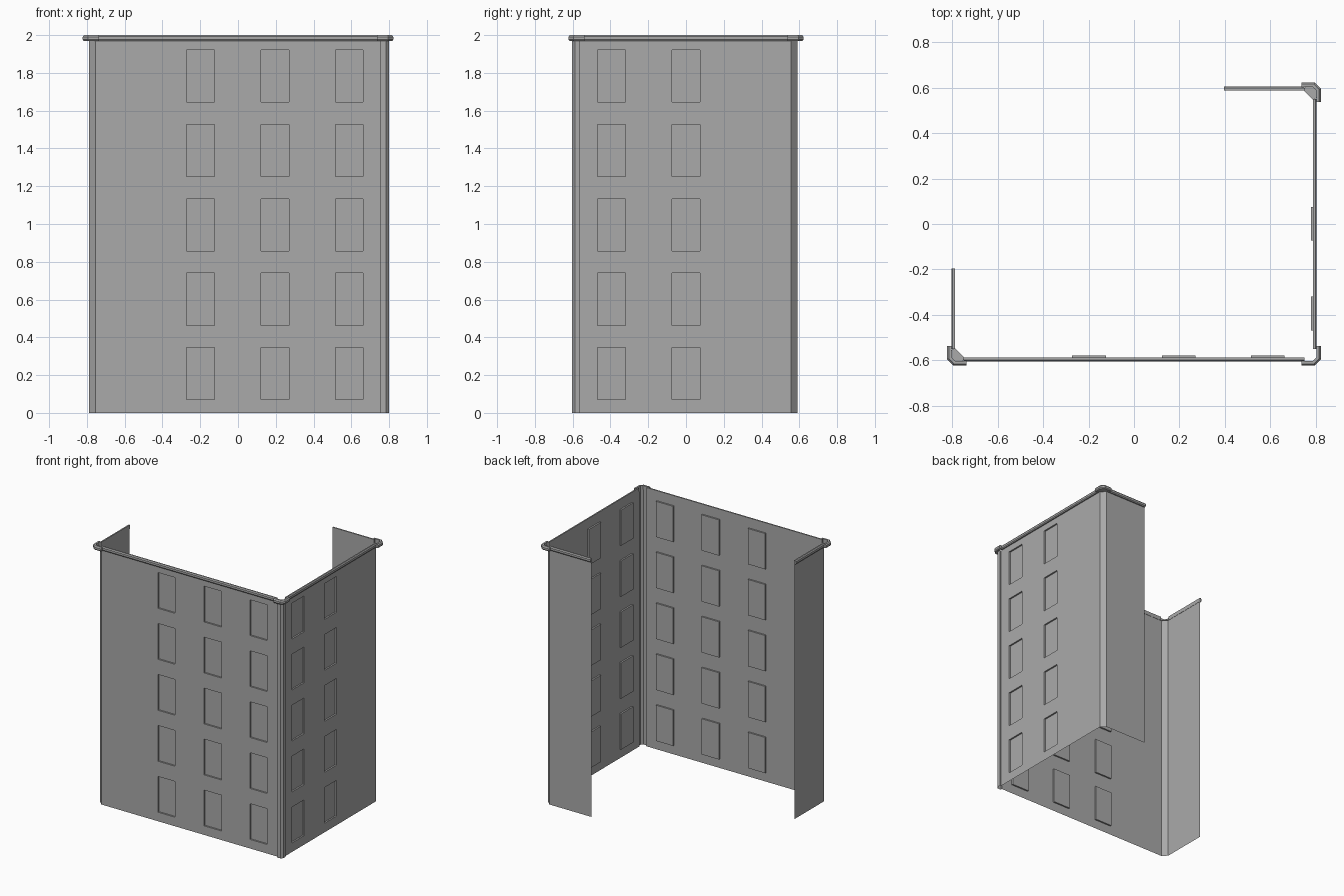
import bpy
import bmesh
from mathutils import Vector

cube = bpy.data.objects.get("Cube")
if cube:
    bpy.data.objects.remove(cube, do_unlink=True)

grey = bpy.data.materials.new("plain grey")
grey.use_nodes = True
tone = (0.4, 0.4, 0.4, 1)
grey.diffuse_color = tone
grey.node_tree.nodes["Principled BSDF"].inputs["Base Color"].default_value = tone

X, Y = 0.79, 0.59          # wall planes
WALL_TOP, TOP = 1.97, 2.0
DEPTH = 0.012              # window recess


def build(name, quads):
    """Make one object from a list of faces given as point lists."""
    bm = bmesh.new()
    for q in quads:
        bm.faces.new([bm.verts.new(p) for p in q])
    bmesh.ops.remove_doubles(bm, verts=bm.verts, dist=1e-5)
    mesh = bpy.data.meshes.new(name)
    bm.to_mesh(mesh)
    bm.free()
    mesh.materials.append(grey)
    obj = bpy.data.objects.new(name, mesh)
    bpy.context.collection.objects.link(obj)
    return obj


def strip(name, path):
    """Thin upright wall along a plan path, outside on the right of travel."""
    build(name, [[(*a, 0), (*b, 0), (*b, WALL_TOP), (*a, WALL_TOP)]
                 for a, b in zip(path, path[1:])])


def window_wall(name, place, start, end, columns):
    """Thin wall with a grid of recessed windows; place(u, z, depth) gives a point."""
    us = sorted([start, end] + [c + s for c in columns for s in (-0.074, 0.074)])
    rows = [0.07 + 0.3938 * i for i in range(5)]
    zs = sorted([0, WALL_TOP] + rows + [r + 0.276 for r in rows])
    quads = []
    for i, (u0, u1) in enumerate(zip(us, us[1:])):
        for j, (z0, z1) in enumerate(zip(zs, zs[1:])):
            ring = [(u0, z0), (u1, z0), (u1, z1), (u0, z1)]
            outer = [place(u, z, 0) for u, z in ring]
            if i % 2 and j % 2:
                inner = [place(u, z, DEPTH) for u, z in ring]
                quads.append(inner)
                for k in range(4):
                    n = (k + 1) % 4
                    quads.append([outer[k], outer[n], inner[n], inner[k]])
            else:
                quads.append(outer)
    build(name, quads)


def sweep(name, path, profile):
    """Mitred moulding: profile of (outward, z) points carried along a plan path."""
    pts = [Vector(p) for p in path]
    normals = []
    for a, b in zip(pts, pts[1:]):
        d = (b - a).normalized()
        normals.append(Vector((d.y, -d.x)))
    rings = []
    for i, p in enumerate(pts):
        n0, n1 = normals[max(i - 1, 0)], normals[min(i, len(normals) - 1)]
        m = (n0 + n1) / (1 + n0.dot(n1))
        rings.append([(*(p + m * o), z) for o, z in profile])
    quads = [rings[0][::-1], rings[-1]]
    for r, s in zip(rings, rings[1:]):
        for k in range(len(profile)):
            n = (k + 1) % len(profile)
            quads.append([r[k], r[n], s[n], s[k]])
    obj = build(name, quads)
    bm = bmesh.new()
    bm.from_mesh(obj.data)
    bmesh.ops.recalc_face_normals(bm, faces=bm.faces)
    bm.to_mesh(obj.data)
    bm.free()


def corner(sx, sy, insets):
    """Plan path around a corner, from distances inside the wall planes."""
    pts = [(sx * (X - a), sy * (Y - b)) for a, b in insets]
    return pts[::-1] if sx * sy > 0 else pts


# Walls with windows
window_wall("front_wall", lambda u, z, d: (u, -Y + d, z), -0.755, 0.755,
            [-0.198, 0.197, 0.589])
window_wall("right_wall", lambda u, z, d: (X - d, u, z), -0.56, 0.555,
            [-0.394, 0.001])

# Plain end walls with their chamfered corners
strip("left_wall", [(-X, -0.195), (-X, -0.555), (-0.755, -Y)])
strip("back_wall", [(X, 0.555), (0.755, Y), (0.395, Y)])

# Raised corner pillar
strip("corner_pillar", corner(1, -1, [
    (0.035, 0), (0.035, -0.013), (0.006, -0.013),
    (-0.01, 0.003), (-0.01, 0.03), (0, 0.03)]))

# Cornice along every wall
cornice = [(-0.002, WALL_TOP), (0.009, WALL_TOP), (0.014, 1.977),
           (0.014, 1.992), (0.008, TOP), (-0.002, TOP)]
sweep("front_cornice", [(-0.75, -Y), (0.75, -Y)], cornice)
sweep("right_cornice", [(X, -0.55), (X, 0.55)], cornice)
sweep("back_cornice", [(0.75, Y), (0.395, Y)], cornice)
sweep("left_cornice", [(-X, -0.195), (-X, -0.55)], cornice)

# Corner caps, wider than the cornice
cap = [(0, 1.969), (0.015, 1.969), (0.02, 1.976),
       (0.02, 1.991), (0.013, TOP), (0, TOP)]
for name, sx, sy in (("front_right_cap", 1, -1), ("front_left_cap", -1, -1),
                     ("back_right_cap", 1, 1)):
    sweep(name, corner(sx, sy, [(0.053, -0.012), (0.003, -0.012),
                                (-0.012, 0.003), (-0.012, 0.053)]), cap)

# Small ledges closing the chamfered corners under the caps
for name, sx, sy in (("front_left_ledge", -1, -1), ("back_right_ledge", 1, 1)):
    plan = corner(sx, sy, [(0.045, 0), (0.035, -0.012), (0.003, -0.012),
                           (-0.012, 0.003), (-0.012, 0.035), (0, 0.045)])
    build(name, [[(*p, WALL_TOP) for p in plan]])
